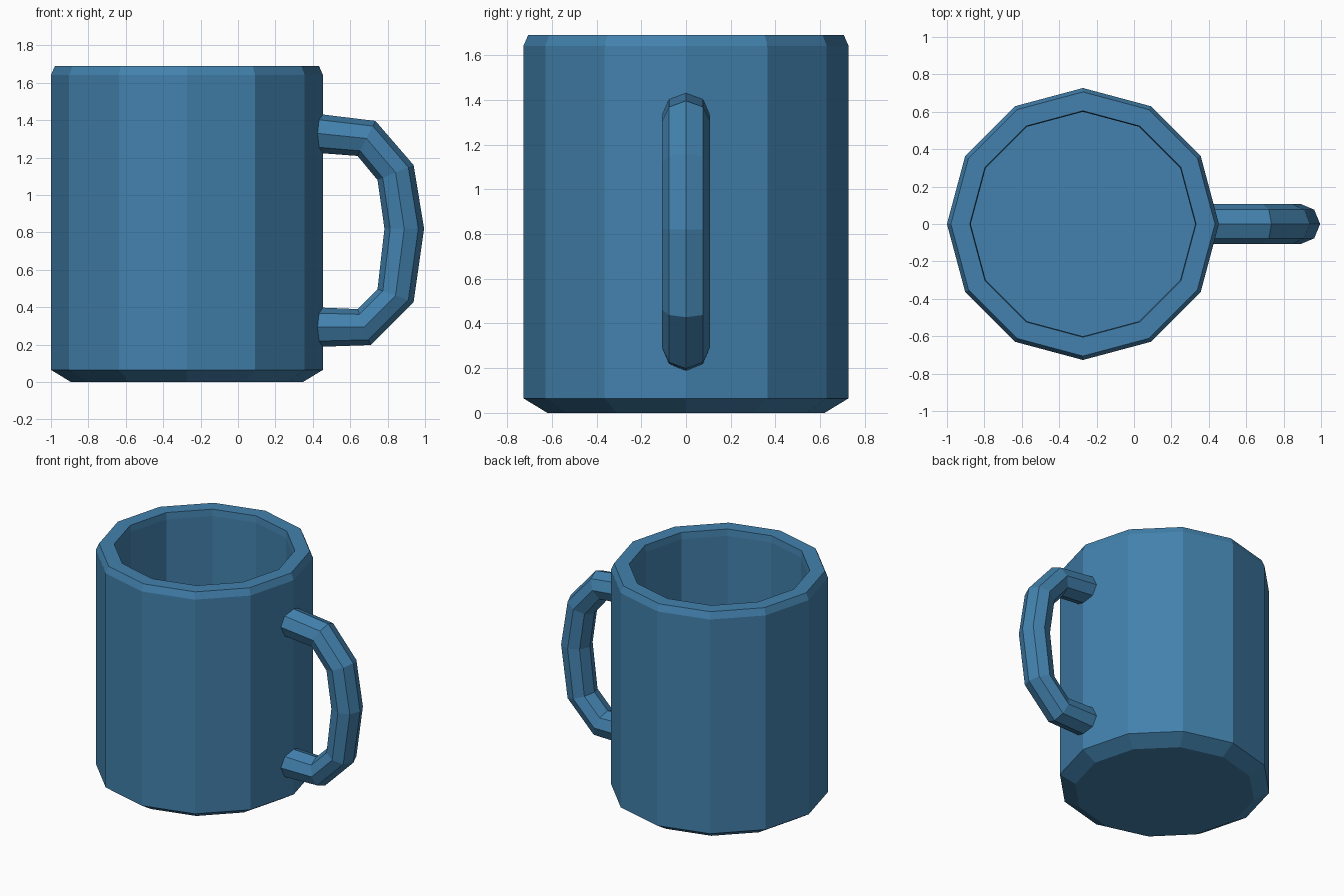
import bpy
import bmesh
import math
from mathutils import Vector

cube = bpy.data.objects.get("Cube")
if cube:
    bpy.data.objects.remove(cube, do_unlink=True)

blue = bpy.data.materials.new("mug_blue")
blue.use_nodes = True
color = (0.055, 0.22, 0.418, 1)
blue.diffuse_color = color
blue.node_tree.nodes["Principled BSDF"].inputs["Base Color"].default_value = color


def skin_rings(name, rings):
    """Join equal rings of points into a closed, flat-shaded solid."""
    bm = bmesh.new()
    loops = [[bm.verts.new(p) for p in ring] for ring in rings]
    for a, b in zip(loops, loops[1:]):
        for i in range(len(a)):
            j = (i + 1) % len(a)
            bm.faces.new((a[i], a[j], b[j], b[i]))
    bm.faces.new(loops[0])
    bm.faces.new(loops[-1])
    bmesh.ops.recalc_face_normals(bm, faces=bm.faces)
    mesh = bpy.data.meshes.new(name)
    bm.to_mesh(mesh)
    bm.free()
    mesh.materials.append(blue)
    obj = bpy.data.objects.new(name, mesh)
    bpy.context.collection.objects.link(obj)
    return obj


def circle(count):
    return [(math.cos(math.tau * i / count), math.sin(math.tau * i / count)) for i in range(count)]


# Cup: outer wall with bevels, rim, inner wall and floor (radius, height)
CENTER_X = -0.273
profile = [(0.62, 0), (0.727, 0.065), (0.727, 1.642), (0.706, 1.69),
           (0.605, 1.69), (0.6, 1.642), (0.6, 0.12)]
skin_rings("cup", [[(CENTER_X + r * c, r * s, z) for c, s in circle(12)] for r, z in profile])

# Handle: eight-sided tube, mitred between outer and inner outlines (x, z)
outer = [(0.4, 1.437), (0.735, 1.396), (0.939, 1.16), (0.995, 0.82),
         (0.939, 0.428), (0.709, 0.198), (0.4, 0.187)]
inner = [(0.4, 1.227), (0.639, 1.209), (0.746, 1.08), (0.783, 0.82),
         (0.746, 0.497), (0.639, 0.39), (0.4, 0.4)]
rings = []
for o, i in zip(outer, inner):
    o, i = Vector((o[0], 0, o[1])), Vector((i[0], 0, i[1]))
    mid, half = (o + i) / 2, (o - i) / 2
    rings.append([mid + half * c + Vector((0, 0.108 * s, 0)) for c, s in circle(8)])
skin_rings("handle", rings)
